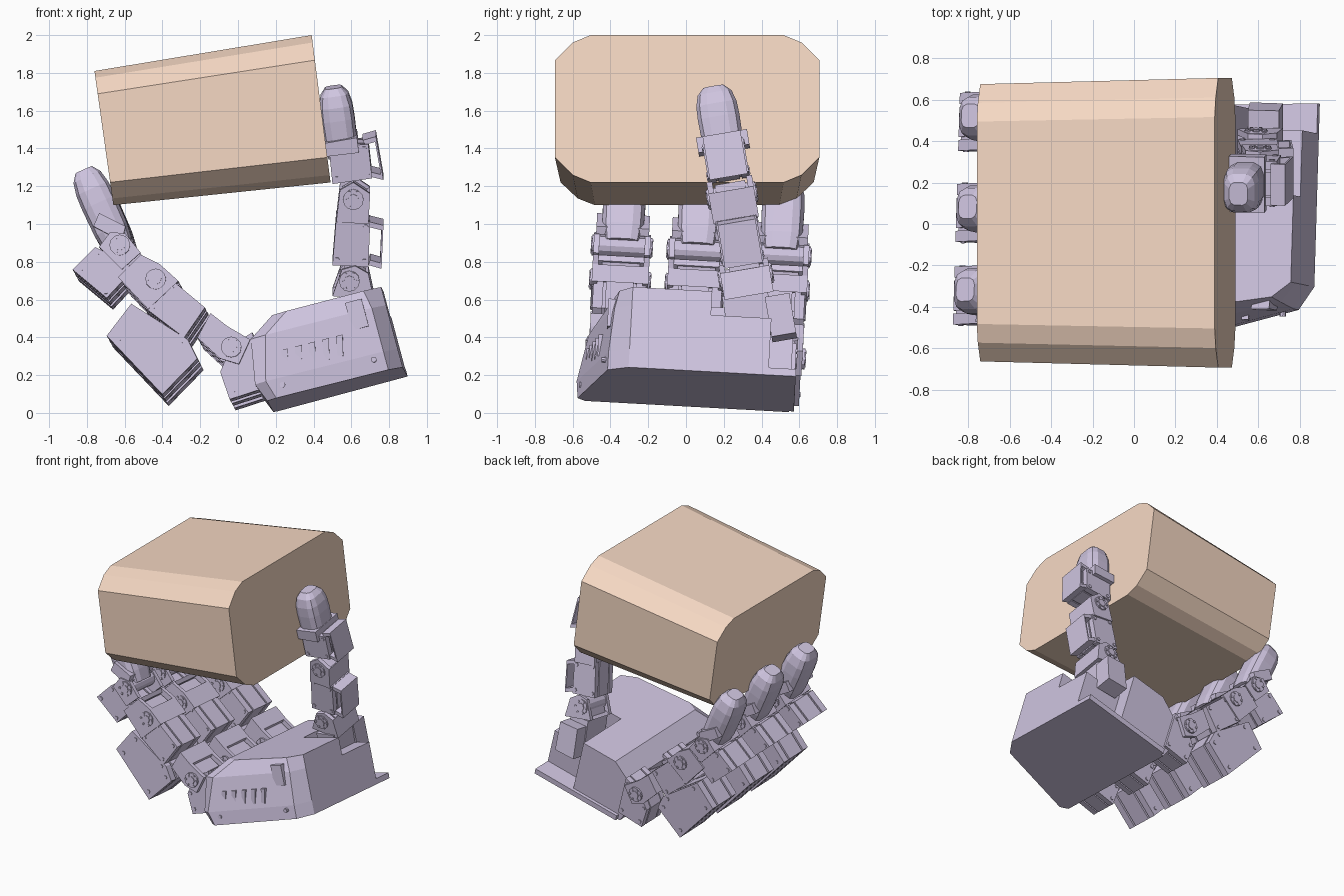
import bpy, bmesh, math
from mathutils import Vector

if "Cube" in bpy.data.objects:
    bpy.data.objects.remove(bpy.data.objects["Cube"])


def material(name, rgb):
    m = bpy.data.materials.new(name)
    m.diffuse_color = (*rgb, 1)
    m.use_nodes = True
    m.node_tree.nodes["Principled BSDF"].inputs["Base Color"].default_value = m.diffuse_color
    return m


LILAC = material("lilac", (0.63, 0.56, 0.75))
TAN = material("tan", (0.92, 0.69, 0.55))


def loft(name, rings, mat=LILAC):
    """Closed solid through rings that share a vertex count."""
    bm = bmesh.new()
    vs = [[bm.verts.new(p) for p in r] for r in rings]
    n = len(vs[0])
    for a, b in zip(vs, vs[1:]):
        for i in range(n):
            bm.faces.new((a[i], a[(i + 1) % n], b[(i + 1) % n], b[i]))
    bm.faces.new(vs[0])
    bm.faces.new(vs[-1])
    bmesh.ops.recalc_face_normals(bm, faces=bm.faces)
    me = bpy.data.meshes.new(name)
    bm.to_mesh(me)
    bm.free()
    me.materials.append(mat)
    ob = bpy.data.objects.new(name, me)
    bpy.context.collection.objects.link(ob)
    return ob


# Frames: map (x, offset along y, z) to the slightly rolled hand or thumb
def hand(x, d, z):
    return (x + 0.03 * d, d + 0.055 * (z - 0.3), z - 0.055 * d)


def thumb(x, d, z):
    return (x, 0.32 + d - 0.17 * (z - 0.7), z + 0.17 * d)


def slab(name, pts, d0, d1, frame):
    return loft(name, [[frame(x, d, z) for x, z in pts] for d in (d0, d1)])


def scaled(pts, k):
    c = sum((Vector(p) for p in pts), Vector((0, 0))) / len(pts)
    return [tuple(c + (Vector(p) - c) * k) for p in pts]


def disc(name, x, z, r, d0, d1, frame, n=12):
    pts = [(x + r * math.cos(2 * math.pi * i / n), z + r * math.sin(2 * math.pi * i / n))
           for i in range(n)]
    slab(name, pts, d0, d1, frame)


def motor(name, pts, c, h, frame):
    """Servo: inset core, casing layers and corner screws."""
    slab(name + "_core", scaled(pts, 0.92), c - h * 0.95, c + h * 0.95, frame)
    for a, b in ((-1, -0.62), (-0.52, 0.52), (0.62, 1)):
        slab(name + "_casing", pts, c + a * h, c + b * h, frame)
    for x, z in scaled(pts, 0.76):
        disc(name + "_screw", x, z, 0.014, c - h - 0.006, c + h + 0.006, frame, 6)


def bracket(name, pts, c, h, frame, edges, cheeks=True):
    """Fork: two cheek plates, plus webs along the chosen profile edges."""
    for s in (-1, 1) if cheeks else ():
        slab(name + "_cheek", pts, c + s * h, c + s * (h - 0.03), frame)
    inner = scaled(pts, 0.75)
    for i in edges:
        j = (i + 1) % len(pts)
        slab(name + "_web", [pts[i], pts[j], inner[j], inner[i]], c - h, c + h, frame)


def joint(name, x, z, c, h, frame):
    disc(name + "_axle", x, z, 0.055, c - h - 0.008, c + h + 0.008, frame)
    disc(name + "_horn", x, z, 0.03, c - h - 0.014, c + h + 0.014, frame, 8)
    for i in range(6):
        a = i * math.pi / 3
        disc(name + "_bolt", x + 0.044 * math.cos(a), z + 0.044 * math.sin(a), 0.009,
             c - h - 0.014, c + h + 0.014, frame, 6)


def fingertip(name, a, b, c, wx, wy, frame):
    """Blunt faceted pad between two points in the side plane."""
    a, b = Vector(a), Vector(b)
    n = Vector((-(b - a).y, (b - a).x)).normalized()
    rings = []
    for t, k in ((0, 0.85), (0.2, 0.97), (0.55, 1), (0.74, 0.97), (0.9, 0.82), (1, 0.5)):
        ring = []
        for i in range(12):
            q = 2 * math.pi * (i + 0.5) / 12
            u, v = [math.copysign(abs(f) ** 0.6, f) for f in (math.cos(q), math.sin(q))]
            p = a + (b - a) * t + n * u * wx * k
            ring.append(frame(p.x, c + v * wy * k, p.y))
        rings.append(ring)
    loft(name, rings)


# Held box: chamfered cross-section, tapered slightly to the left
def box_ring(x_top, x_low, z_low, z_top, w):
    h = z_top - z_low
    quarter = [(w, 0.17), (w * 0.865, 0.05), (w * 0.73, 0.0)]
    yz = [(y, z_low + f * h) for y, f in quarter[::-1]] + [(y, z_top - f * h) for y, f in quarter]
    yz += [(-y, z) for y, z in yz[::-1]]
    return [(x_low + (x_top - x_low) * (z - z_low) / h, y + 0.006, z) for y, z in yz]


loft("held_box", [box_ring(-0.76, -0.66, 1.10, 1.81, 0.67),
                  box_ring(0.39, 0.49, 1.22, 2.0, 0.70)], TAN)

# Palm: local u along the plate, w up from it
CA, SA = math.cos(math.radians(15)), math.sin(math.radians(15))


def uw(u, w):
    return (0.19 + u * CA - w * SA, 0.04 + u * SA + w * CA)


def palm_ring(w, left, pts):
    out = [(left, 0.12), (left, pts[0])] + pts[1] + [(0.715, -0.30), (0.715, 0.12)]
    return [hand(uw(u, w)[0], d, uw(u, w)[1]) for u, d in out]


loft("palm_shell", [palm_ring(0.0, -0.02, (-0.52, [(0.03, -0.56), (0.64, -0.41)])),
                    palm_ring(0.10, -0.06, (-0.53, [(0.0, -0.57), (0.64, -0.41)])),
                    palm_ring(0.34, -0.02, (-0.49, [(0.06, -0.52), (0.64, -0.39)])),
                    palm_ring(0.44, 0.12, (-0.38, [(0.20, -0.42), (0.62, -0.37)]))])
# Rear of the palm: tall towards the fingers, lower under the thumb
slab("palm_rear_tall", [uw(u, w) for u, w in ((-0.02, 0), (0.40, 0), (0.40, 0.44), (0.12, 0.44), (-0.02, 0.34), (-0.06, 0.1))],
     0.12, 0.56, hand)
slab("palm_rear_low", [uw(u, w) for u, w in ((0.3, 0), (0.715, 0), (0.715, 0.31), (0.3, 0.31))],
     0.12, 0.44, hand)
slab("palm_plate", [uw(u, w) for u, w in ((0, 0), (0.715, 0), (0.715, 0.04), (0, 0.04))],
     0.12, 0.585, hand)

# Slanted ribs, pocket frame and studs on the palm front
for i in range(5):
    u = 0.10 + i * 0.075
    d = -0.525 + u * 0.2
    slab("palm_rib", [uw(u, 0.14), uw(u + 0.03, 0.13), uw(u + 0.055, 0.24), uw(u + 0.02, 0.24)],
         d - 0.022, d + 0.05, hand)
slab("palm_pocket_frame", [uw(u, w) for u, w in ((0.51, 0.25), (0.60, 0.25), (0.60, 0.40), (0.51, 0.40))],
     -0.425, -0.36, hand)
for u, w in ((0.58, 0.07), (0.08, 0.06)):
    x, z = uw(u, w)
    disc("palm_stud", x, z, 0.015, -0.572 + u * 0.22, -0.4, hand, 8)

# Three fingers
BASE = [(-0.03, 0.045), (0.17, 0.11), (0.09, 0.40), (-0.02, 0.33), (-0.08, 0.19)]
KNUCKLE = [(-0.20, 0.37), (-0.13, 0.50), (-0.04, 0.43), (0.08, 0.36), (0.02, 0.23), (-0.08, 0.26)]
LOW_MOTOR = [(-0.68, 0.38), (-0.55, 0.55), (-0.25, 0.36), (-0.20, 0.26), (-0.385, 0.07)]
MID_MOTOR = [(-0.48, 0.53), (-0.27, 0.37), (-0.16, 0.53), (-0.34, 0.68)]
MID_FORK = [(-0.62, 0.69), (-0.50, 0.81), (-0.40, 0.76), (-0.30, 0.67), (-0.46, 0.52)]
TOP_MOTOR = [(-0.86, 0.73), (-0.74, 0.85), (-0.53, 0.74), (-0.68, 0.58)]
TOP_FORK = [(-0.72, 0.85), (-0.66, 0.93), (-0.58, 0.92), (-0.50, 0.82), (-0.60, 0.73)]
COLLAR = [(-0.75, 0.96), (-0.72, 1.03), (-0.58, 0.96), (-0.60, 0.88)]
for tag, c in (("front", -0.37), ("middle", 0.03), ("back", 0.47)):
    f = tag + "_finger_"
    motor(f + "base", BASE, c, 0.11, hand)
    bracket(f + "knuckle", KNUCKLE, c, 0.145, hand, (0, 1))
    slab(f + "knuckle_core", scaled(KNUCKLE, 0.7), c - 0.10, c + 0.10, hand)
    motor(f + "low_motor", LOW_MOTOR, c, 0.14, hand)
    motor(f + "mid_motor", MID_MOTOR, c, 0.14, hand)
    bracket(f + "mid_fork", MID_FORK, c, 0.15, hand, (0, 2))
    slab(f + "mid_core", scaled(MID_FORK, 0.7), c - 0.10, c + 0.10, hand)
    motor(f + "top_motor", TOP_MOTOR, c, 0.14, hand)
    bracket(f + "top_fork", TOP_FORK, c, 0.15, hand, (0, 1))
    slab(f + "collar", COLLAR, c - 0.14, c + 0.14, hand)
    for x, z in ((-0.02, 0.32), (-0.42, 0.68), (-0.61, 0.86)):
        joint(f + "joint", x, z, c, 0.15, hand)
    fingertip(f + "tip", (-0.625, 0.87), (-0.805, 1.265), c, 0.098, 0.115, hand)

# Thumb
slab("thumb_root", [(0.56, 0.36), (0.72, 0.39), (0.70, 0.60), (0.55, 0.58)], 0.08, 0.21, thumb)
slab("thumb_stem", [(0.55, 0.40), (0.70, 0.42), (0.69, 0.64), (0.54, 0.62)], -0.14, 0.10, thumb)
T_FORKS = [[(0.50, 0.64), (0.72, 0.62), (0.69, 0.76), (0.62, 0.80), (0.55, 0.78)],
           [(0.52, 1.03), (0.69, 1.02), (0.70, 1.18), (0.61, 1.24), (0.54, 1.20)]]
T_MOTORS = [[(0.50, 0.80), (0.69, 0.79), (0.70, 1.03), (0.52, 1.05)],
            [(0.50, 1.23), (0.71, 1.26), (0.69, 1.44), (0.48, 1.43)]]
T_BACKS = [[(0.69, 0.80), (0.76, 0.78), (0.77, 1.01), (0.69, 1.03)],
           [(0.69, 1.27), (0.77, 1.25), (0.73, 1.48), (0.66, 1.46)]]
for i, (z, h) in enumerate(((0.72, 0.13), (1.15, 0.12))):
    bracket("thumb_fork", T_FORKS[i], 0, h, thumb, (0, 1))
    slab("thumb_fork_core", scaled(T_FORKS[i], 0.8), -0.08, 0.08, thumb)
    motor("thumb_motor", T_MOTORS[i], 0, 0.108, thumb)
    bracket("thumb_back_frame", T_BACKS[i], 0, 0.10, thumb, (0, 1, 2), cheeks=False)
    joint("thumb_joint", 0.59 + 0.02 * i, z, 0, h, thumb)
slab("thumb_collar", [(0.47, 1.38), (0.64, 1.40), (0.63, 1.48), (0.46, 1.45)], -0.135, 0.135, thumb)
fingertip("thumb_tip", (0.555, 1.36), (0.505, 1.725), 0, 0.092, 0.112, thumb)
